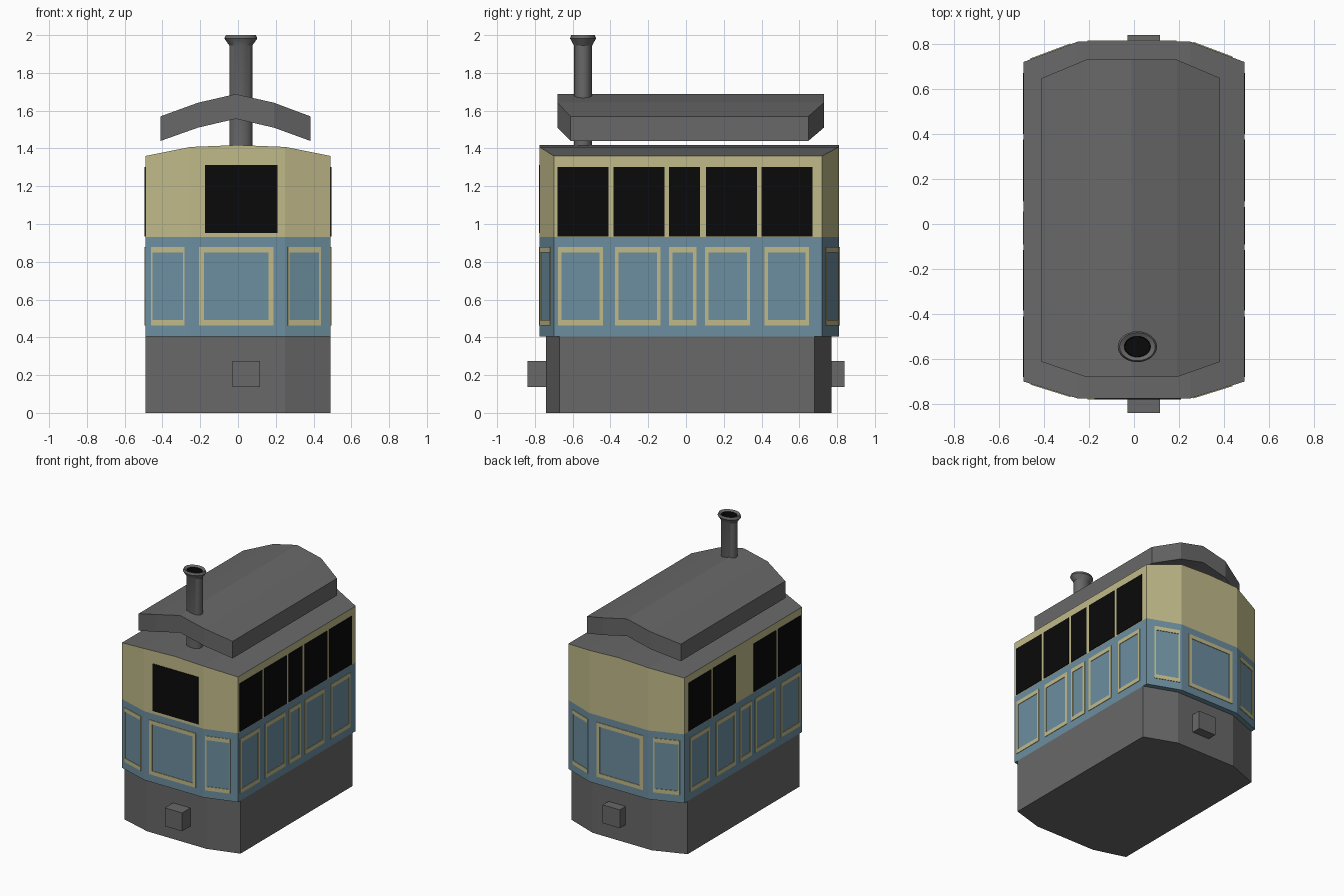
import bpy, bmesh, math
from mathutils import Vector

if "Cube" in bpy.data.objects:
    bpy.data.objects.remove(bpy.data.objects["Cube"])


def material(name, color):
    m = bpy.data.materials.new(name)
    m.diffuse_color = (*color, 1)
    m.use_nodes = True
    m.node_tree.nodes["Principled BSDF"].inputs["Base Color"].default_value = m.diffuse_color
    return m


GREY = material("dark grey", (0.138, 0.138, 0.138))
BLUE = material("dusty blue", (0.15, 0.27, 0.345))
CREAM = material("cream", (0.53, 0.49, 0.25))
BLACK = material("black", (0.003, 0.003, 0.003))


def finish(name, bm, mats):
    bmesh.ops.recalc_face_normals(bm, faces=bm.faces[:])
    me = bpy.data.meshes.new(name)
    bm.to_mesh(me)
    bm.free()
    for m in mats:
        me.materials.append(m)
    ob = bpy.data.objects.new(name, me)
    bpy.context.collection.objects.link(ob)
    return ob


def hull(name, xs, front, back, levels, mats, wall_mats, top_mat=0):
    """Eight-sided hull; xs, front and back run left to right, each level is a height per x."""
    bm = bmesh.new()
    n = len(xs)
    plan = list(zip(xs, front)) + list(zip(xs, back))[::-1]
    rings = []
    for level in levels:
        heights = list(level) + list(level)[::-1]
        rings.append([bm.verts.new((x, y, z)) for (x, y), z in zip(plan, heights)])
    for a, b, mi in zip(rings, rings[1:], wall_mats):
        for i in range(2 * n):
            j = (i + 1) % (2 * n)
            bm.faces.new((a[i], a[j], b[j], b[i])).material_index = mi
    # floor and roof strips
    for ring, mi in ((rings[0], 0), (rings[-1], top_mat)):
        for i in range(n - 1):
            f = bm.faces.new((ring[i], ring[i + 1], ring[2 * n - 2 - i], ring[2 * n - 1 - i]))
            f.material_index = mi
    return finish(name, bm, mats)


def ends(corner, mid):
    return [corner, mid, mid, mid, corner]


XS = [-0.49, -0.25, 0, 0.25, 0.49]
FRONT, BACK = (-0.70, -0.775), (0.72, 0.81)

# skirt, painted body and floating arched canopy
hull("skirt", XS, ends(-0.67, -0.74), ends(0.68, 0.77),
     [[0] * 5, [0.405] * 5], [GREY], [0])
hull("body", XS, ends(*FRONT), ends(*BACK),
     [[0.405] * 5, [0.93] * 5, [1.36, 1.408, 1.418, 1.408, 1.36]],
     [BLUE, CREAM, GREY], [0, 1], 2)
hull("canopy", [-0.41, -0.212, -0.012, 0.19, 0.383],
     ends(-0.612, -0.68), ends(0.648, 0.73),
     [[1.44, 1.51, 1.557, 1.51, 1.44], [1.57, 1.642, 1.688, 1.642, 1.57]], [GREY], [0])

# square buffers at both ends
for label, y0, y1 in (("front", -0.84, -0.70), ("back", 0.72, 0.84)):
    bm = bmesh.new()
    bmesh.ops.create_cube(bm, size=1)
    for v in bm.verts:
        v.co = (0.043 + v.co.x * 0.145, (y0 + y1) / 2 + v.co.y * (y1 - y0), 0.206 + v.co.z * 0.14)
    finish(label + "_buffer", bm, [GREY])

# chimney: oval turned profile with a black bore
bm = bmesh.new()
profile = [(1, 1.40), (1, 1.945), (1.43, 1.982), (1.3, 2.0), (0.96, 1.99), (0.9, 1.90)]
SEG = 24
rings = [[bm.verts.new((0.015 + 0.061 * r * math.cos(2 * math.pi * i / SEG),
                        -0.545 + 0.048 * r * math.sin(2 * math.pi * i / SEG), z))
          for i in range(SEG)] for r, z in profile]
for k, (a, b) in enumerate(zip(rings, rings[1:])):
    for i in range(SEG):
        j = (i + 1) % SEG
        bm.faces.new((a[i], a[j], b[j], b[i])).material_index = 1 if k == 4 else 0
bm.faces.new(rings[0])
bm.faces.new(rings[-1]).material_index = 1
chimney = finish("chimney", bm, [GREY, BLACK])
bpy.context.view_layer.objects.active = chimney
chimney.select_set(True)
bpy.ops.object.shade_smooth_by_angle(angle=math.radians(30))


def plate(bm, p, q, z0, z1):
    """Thin plate on the wall from p to q, with the outside on the right of the walk."""
    p, q = Vector((*p, 0)), Vector((*q, 0))
    d = (q - p).normalized()
    out = Vector((d.y, -d.x, 0))
    vs = [bm.verts.new(a + out * o + Vector((0, 0, z)))
          for o in (-0.003, 0.004) for a, z in ((p, z0), (q, z0), (q, z1), (p, z1))]
    for f in ((0, 1, 2, 3), (4, 5, 6, 7), (0, 1, 5, 4), (1, 2, 6, 5), (2, 3, 7, 6), (3, 0, 4, 7)):
        bm.faces.new([vs[i] for i in f])


def frame(bm, p, q, side, z0=0.463, z1=0.878, bar=0.03):
    p, q = Vector(p), Vector(q)
    d = (q - p).normalized() * side
    plate(bm, p, q, z0, z0 + bar)
    plate(bm, p, q, z1 - bar, z1)
    plate(bm, p, p + d, z0 + bar, z1 - bar)
    plate(bm, q - d, q, z0 + bar, z1 - bar)


def end_point(x, end):
    corner, mid = end
    t = max(0, (abs(x) - 0.25) / 0.24)
    return (x, mid + (corner - mid) * t)


# windows: five on the right, four on the left, one in front
win = [(-0.68, -0.41), (-0.385, -0.115), (-0.09, 0.075), (0.105, 0.375), (0.40, 0.67)]
bm = bmesh.new()
for i, (a, b) in enumerate(win):
    plate(bm, (0.49, a), (0.49, b), 0.935, 1.303)
    if i != 2:
        plate(bm, (-0.49, b), (-0.49, a), 0.935, 1.303)
plate(bm, end_point(-0.175, FRONT), end_point(0.208, FRONT), 0.953, 1.313)
finish("windows", bm, [BLACK])

# cream panel frames along both sides
panels = [(-0.677, -0.44), (-0.375, -0.135), (-0.09, 0.055), (0.10, 0.34), (0.415, 0.65)]
bm = bmesh.new()
for a, b in panels:
    frame(bm, (0.49, a), (0.49, b), 0.018)
    frame(bm, (-0.49, b), (-0.49, a), 0.018)
finish("side_panel_frames", bm, [CREAM])

# cream panel frames on the three facets of each end
bm = bmesh.new()
for a, b, side in ((-0.46, -0.282, 0.009), (-0.206, 0.188, 0.027), (0.263, 0.437, 0.009)):
    frame(bm, end_point(a, FRONT), end_point(b, FRONT), side)
    frame(bm, end_point(b, BACK), end_point(a, BACK), side)
finish("end_panel_frames", bm, [CREAM])
